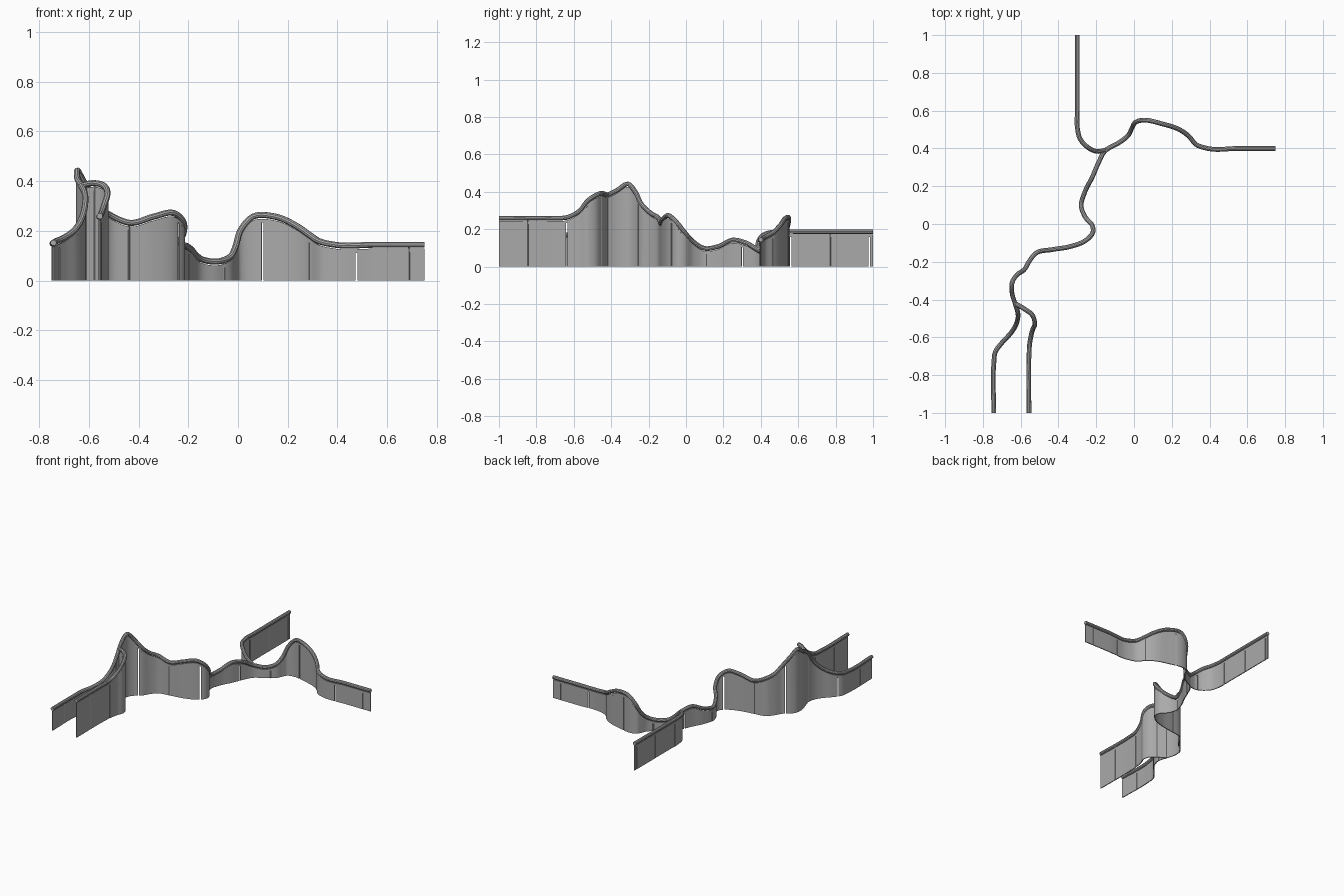
import bpy, bmesh
from mathutils import Vector

cube = bpy.data.objects.get("Cube")
if cube:
    bpy.data.objects.remove(cube, do_unlink=True)


def make_material(name, grey):
    mat = bpy.data.materials.new(name)
    mat.use_nodes = True
    colour = (grey, grey, grey, 1)
    mat.diffuse_color = colour
    mat.node_tree.nodes["Principled BSDF"].inputs["Base Color"].default_value = colour
    return mat


GREY = make_material("plain grey", 0.4)

TUBE_RADIUS = 0.0125
THICKNESS = 0.006
PANEL_LENGTH = 0.21
GAP = 0.008
RAIL_DROP = 0.028      # top of the tube to top of the wall
RAIL_HEIGHT = 0.014
STEP = 0.012

# Routes in hundredths of a unit: x, y and the top height of the handrail
main_route = [
    (75, 40, 15.7), (55, 40, 15.7), (39, 40, 15.7), (33, 42, 17), (29, 46.5, 19.5),
    (24, 50, 23), (15, 53, 27), (6, 55, 27), (1, 54, 21.5), (-1, 51, 15),
    (-3, 47, 11), (-8, 43, 9), (-15, 39, 10), (-19, 32, 14), (-22, 25, 15.5),
    (-26, 17, 12), (-28, 10, 11), (-26, 4, 14.5), (-22, -1, 20), (-22, -5, 25),
    (-26, -9, 28.5), (-34, -12, 27), (-43, -13.5, 24.5), (-52, -15.5, 28),
    (-55, -19, 30), (-58, -24, 35), (-62, -27, 41), (-64.5, -31, 45.5),
    (-64.5, -37, 42), (-63, -42, 39.5)]
outer_route = [
    (-63, -42, 39.5), (-61.5, -47, 36), (-62, -52, 29), (-65, -57.5, 22.5),
    (-70, -63, 18.5), (-73.5, -68, 17), (-74.2, -74, 16.5), (-74.2, -100, 16.5)]
inner_route = [
    (-63, -42, 39.5), (-58, -45, 40.5), (-54, -48, 39.5), (-52.5, -52, 37),
    (-54, -57, 31), (-55.3, -64, 27.5), (-55.6, -70, 27.2), (-55.6, -100, 27.2)]
back_route = [
    (-15, 39, 10), (-20, 38.5, 14), (-25, 41, 18), (-28.5, 45, 19.5),
    (-30, 51, 20), (-30, 60, 20), (-30, 100, 20)]


def smooth_route(route):
    """Evenly stepped smooth curve through the route points."""
    pts = [Vector(p) / 100 for p in route]
    last = len(pts) - 1
    chords = [(pts[i + 1] - pts[i]).length for i in range(last)]
    slopes = [(pts[i + 1] - pts[i]) / chords[i] for i in range(last)]
    tangents = [slopes[0]]
    for i in range(1, last):
        a, b = chords[i - 1], chords[i]
        tangents.append((slopes[i - 1] * b + slopes[i] * a) / (a + b))
    tangents.append(slopes[-1])
    result = [pts[0]]
    for i in range(last):
        count = max(2, round(chords[i] / STEP))
        for k in range(1, count + 1):
            t = k / count
            ease = t * t * (3 - 2 * t)
            start_pull = t * (1 - t) ** 2 * chords[i]
            end_pull = t * t * (t - 1) * chords[i]
            result.append(pts[i].lerp(pts[i + 1], ease)
                          + tangents[i] * start_pull + tangents[i + 1] * end_pull)
    return result


def cut_route(points, start, end):
    """Part of the route between two plan distances."""
    result, travelled = [], 0
    for a, b in zip(points, points[1:]):
        length = (b - a).xy.length
        lo, hi = max(start, travelled), min(end, travelled + length)
        if hi > lo:
            if not result:
                result.append(a.lerp(b, (lo - travelled) / length))
            result.append(a.lerp(b, (hi - travelled) / length))
        travelled += length
    return result


def add_sheets(name, runs, base, top):
    """Thin upright sheets along each run, between two height rules."""
    bm = bmesh.new()
    for run in runs:
        columns = [(bm.verts.new((p.x, p.y, base(p.z))),
                    bm.verts.new((p.x, p.y, top(p.z)))) for p in run]
        for (a, b), (c, d) in zip(columns, columns[1:]):
            bm.faces.new((a, c, d, b))
    mesh = bpy.data.meshes.new(name)
    bm.to_mesh(mesh)
    bm.free()
    mesh.materials.append(GREY)
    obj = bpy.data.objects.new(name, mesh)
    bpy.context.collection.objects.link(obj)
    solid = obj.modifiers.new("thickness", "SOLIDIFY")
    solid.thickness = THICKNESS
    solid.offset = 0
    finish(obj)


def finish(obj):
    bpy.ops.object.select_all(action="DESELECT")
    obj.select_set(True)
    bpy.context.view_layer.objects.active = obj
    bpy.ops.object.convert(target="MESH")
    bpy.ops.object.shade_smooth_by_angle()


def add_handrail(name, points):
    curve = bpy.data.curves.new(name, "CURVE")
    curve.dimensions = "3D"
    curve.bevel_depth = TUBE_RADIUS
    curve.bevel_resolution = 3
    curve.use_fill_caps = True
    spline = curve.splines.new("POLY")
    spline.points.add(len(points) - 1)
    for target, p in zip(spline.points, points):
        target.co = (p.x, p.y, p.z - TUBE_RADIUS, 1)
    curve.materials.append(GREY)
    obj = bpy.data.objects.new(name, curve)
    bpy.context.collection.objects.link(obj)
    finish(obj)


def add_posts(name, spots):
    """Slim posts carrying the handrail."""
    bm = bmesh.new()
    for p in spots:
        height = p.z - TUBE_RADIUS
        made = bmesh.ops.create_cone(bm, cap_ends=True, segments=8, radius1=GAP / 2,
                                     radius2=GAP / 2, depth=height)
        bmesh.ops.translate(bm, verts=made["verts"], vec=(p.x, p.y, height / 2))
    mesh = bpy.data.meshes.new(name)
    bm.to_mesh(mesh)
    bm.free()
    mesh.materials.append(GREY)
    obj = bpy.data.objects.new(name, mesh)
    bpy.context.collection.objects.link(obj)
    finish(obj)


def build_wall(name, route):
    points = smooth_route(route)
    total = sum((b - a).xy.length for a, b in zip(points, points[1:]))
    joints = []
    joint = PANEL_LENGTH * 0.3
    while joint < total:
        joints.append(joint)
        joint += PANEL_LENGTH
    edges = [-GAP / 2] + joints + [total + GAP / 2]
    runs = [cut_route(points, a + GAP / 2, b - GAP / 2) for a, b in zip(edges, edges[1:])]
    rail_base = RAIL_DROP + RAIL_HEIGHT
    add_handrail(name + "_handrail", points)
    add_sheets(name + "_top_rail", [points], lambda z: z - rail_base, lambda z: z - RAIL_DROP)
    add_sheets(name + "_panels", [r for r in runs if len(r) > 1],
               lambda z: 0, lambda z: z - rail_base)
    add_posts(name + "_posts", [cut_route(points, j, j + STEP)[0] for j in joints[::2]])


build_wall("main_wall", main_route)
build_wall("outer_branch", outer_route)
build_wall("inner_branch", inner_route)
build_wall("back_branch", [p for p in back_route])
